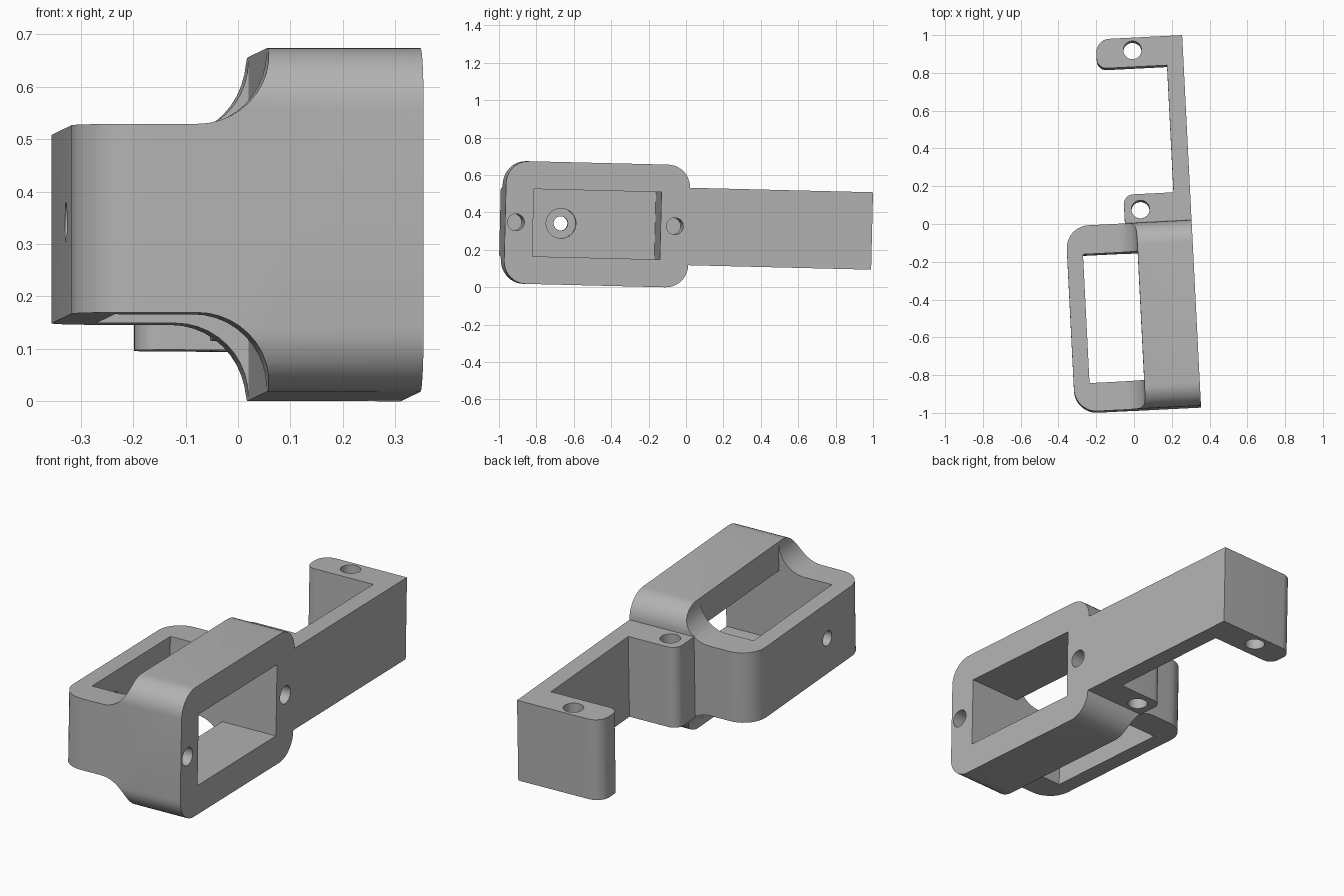
import bpy, bmesh, math
from mathutils import Vector, Matrix

cube = bpy.data.objects.get("Cube")
if cube:
    bpy.data.objects.remove(cube, do_unlink=True)

grey = bpy.data.materials.new("plain_grey")
grey.use_nodes = True
COLOUR = (0.45, 0.45, 0.45, 1)
grey.diffuse_color = COLOUR
grey.node_tree.nodes["Principled BSDF"].inputs["Base Color"].default_value = COLOUR


def rounded(corners, steps=10):
    """Outline from right-angled corners (a, b, radius)."""
    points = []
    for i, (a, b, r) in enumerate(corners):
        p = Vector((a, b))
        if r == 0:
            points.append(p)
            continue
        d1 = (Vector(corners[i - 1][:2]) - p).normalized()
        d2 = (Vector(corners[(i + 1) % len(corners)][:2]) - p).normalized()
        centre = p + (d1 + d2) * r
        for k in range(steps + 1):
            t = math.pi / 2 * k / steps
            points.append(centre - d2 * r * math.cos(t) - d1 * r * math.sin(t))
    return points


def circle(a, b, r, n=32):
    return [Vector((a + r * math.cos(math.tau * k / n), b + r * math.sin(math.tau * k / n)))
            for k in range(n)]


def rect(a0, a1, b0, b1, r=0):
    return rounded([(a0, b0, r), (a1, b0, r), (a1, b1, r), (a0, b1, r)])


def prism(name, outline, axis, low, high):
    """Extrude a 2D outline along x, y or z."""
    place = {"x": lambda p, h: (h, p.x, p.y),
             "y": lambda p, h: (p.x, h, p.y),
             "z": lambda p, h: (p.x, p.y, h)}[axis]
    bm = bmesh.new()
    face = bm.faces.new([bm.verts.new(place(p, low)) for p in outline])
    top = bmesh.ops.extrude_face_region(bm, geom=[face])["geom"]
    shift = Vector(place(Vector((0, 0)), high - low))
    bmesh.ops.translate(bm, vec=shift, verts=[v for v in top if isinstance(v, bmesh.types.BMVert)])
    bmesh.ops.recalc_face_normals(bm, faces=bm.faces)
    mesh = bpy.data.meshes.new(name)
    bm.to_mesh(mesh)
    bm.free()
    mesh.materials.append(grey)
    obj = bpy.data.objects.new(name, mesh)
    bpy.context.collection.objects.link(obj)
    return obj


def combine(target, tool, operation):
    """Apply a boolean and discard the tool."""
    tool.hide_render = True
    mod = target.modifiers.new(operation, "BOOLEAN")
    mod.operation, mod.solver, mod.object = operation, "EXACT", tool
    bpy.context.view_layer.objects.active = target
    bpy.ops.object.modifier_apply(modifier=mod.name)
    bpy.data.objects.remove(tool, do_unlink=True)


# Main dimensions, with z measured from the middle plane
LEFT, STEP, RIGHT = -0.362, 0.012, 0.305
FRONT, BACK, END = -0.984, 0.001, 0.981
TALL, LOW, ARM = 0.328, 0.18, 0.207
WIN0, WIN1, INNER = -0.834, -0.151, -0.278

# Housing: stepped section with fillets, rounded in plan and in side outline
bracket = prism("bracket", rounded([
    (LEFT, -LOW, 0), (STEP, -LOW, 0.14), (STEP, -TALL, 0), (RIGHT, -TALL, 0),
    (RIGHT, TALL, 0), (STEP, TALL, 0), (STEP, LOW, 0.14), (LEFT, LOW, 0)]), "y", FRONT, BACK)
combine(bracket, prism("plan_outline", rounded([
    (LEFT, FRONT, 0.12), (RIGHT + 0.1, FRONT, 0), (RIGHT + 0.1, BACK, 0), (LEFT, BACK, 0.12)]),
    "z", -0.5, 0.5), "INTERSECT")
combine(bracket, prism("side_outline", rect(FRONT, BACK, -TALL, TALL, 0.12), "x", -0.5, 0.5),
        "INTERSECT")

# Arm with two lugs
combine(bracket, prism("arm", rounded([
    (RIGHT, BACK - 0.01, 0), (RIGHT, END, 0), (-0.153, END, 0.07), (-0.153, 0.826, 0.05),
    (0.217, 0.826, 0), (0.217, 0.152, 0), (-0.048, 0.152, 0.05), (-0.048, BACK - 0.01, 0)]),
    "z", -ARM, ARM), "UNION")

# Side window and vertical opening
combine(bracket, prism("window", rect(WIN0, WIN1, -LOW, LOW), "x", INNER, 0.5), "DIFFERENCE")
combine(bracket, prism("opening", rect(INNER, STEP, WIN0, WIN1), "z", -0.5, 0.5), "DIFFERENCE")

# Bolt holes through the lugs
for y in (0.071, 0.915):
    combine(bracket, prism("lug_hole", circle(0.038, y, 0.048), "z", -0.5, 0.5), "DIFFERENCE")

# Blind screw holes beside the window
for y in (-0.926, -0.075):
    combine(bracket, prism("screw_hole", circle(y, 0, 0.045), "x", 0.03, 0.5), "DIFFERENCE")

# Counterbored hole in the outer wall
combine(bracket, prism("wall_hole", circle(-0.655, 0, 0.038), "x", -0.5, -0.2), "DIFFERENCE")
combine(bracket, prism("counterbore", circle(-0.655, 0, 0.08), "x", INNER - 0.035, -0.2),
        "DIFFERENCE")

# Slight tilt and resting height
bracket.data.transform(Matrix.Translation((0, 0, 0.325))
                       @ Matrix.Rotation(math.radians(-1.4), 4, "X")
                       @ Matrix.Rotation(math.radians(2.9), 4, "Z"))
bpy.ops.object.select_all(action="DESELECT")
bracket.select_set(True)
bpy.context.view_layer.objects.active = bracket
bpy.ops.object.shade_smooth_by_angle(angle=math.radians(30))
